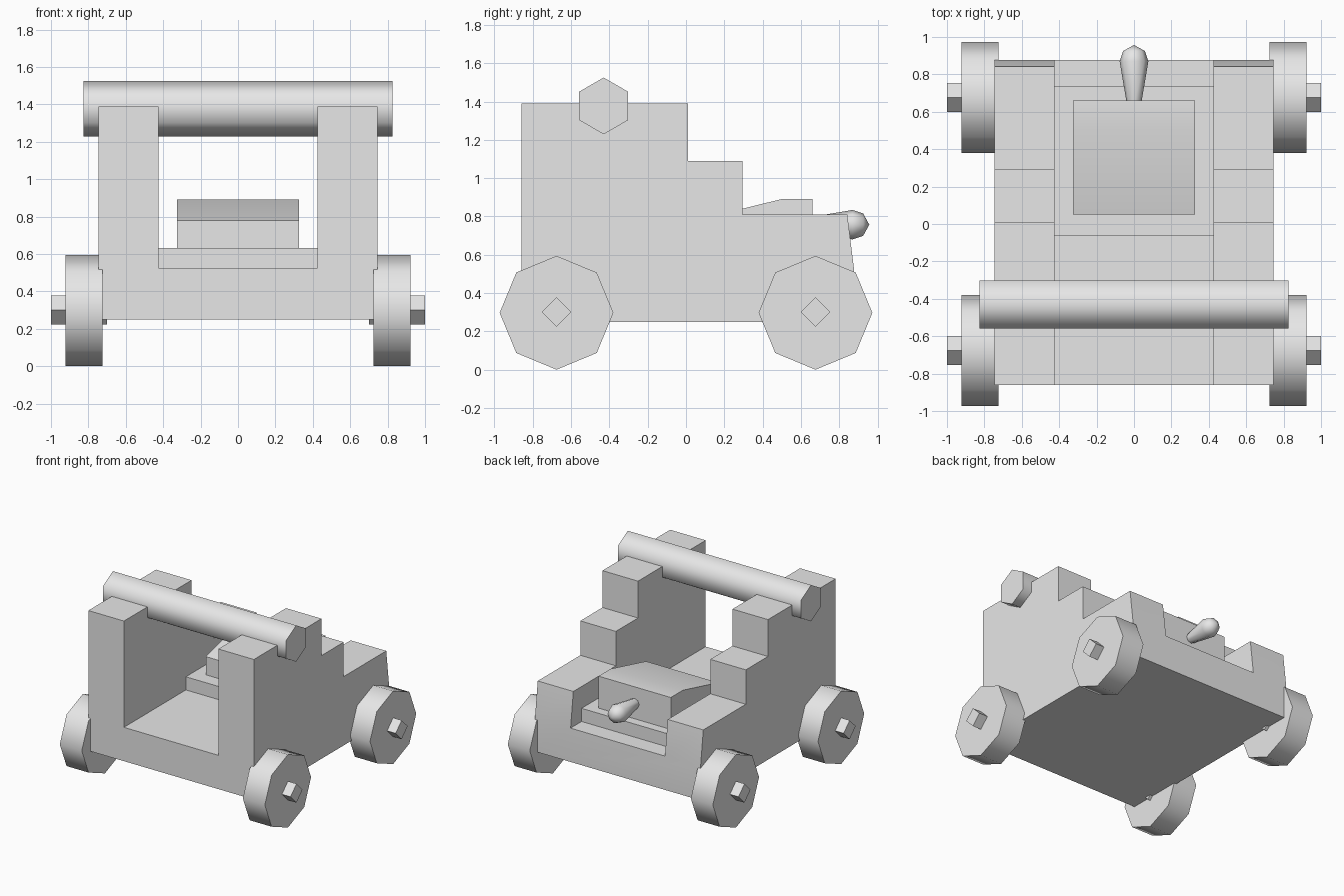
import bpy, bmesh, math
from mathutils import Matrix, Vector

if "Cube" in bpy.data.objects:
    bpy.data.objects.remove(bpy.data.objects["Cube"], do_unlink=True)

GREY = (0.8, 0.8, 0.8, 1.0)
mat = bpy.data.materials.new("plain_grey")
mat.use_nodes = True
mat.diffuse_color = GREY
mat.node_tree.nodes["Principled BSDF"].inputs["Base Color"].default_value = GREY


def finish(name, bm, angle):
    bmesh.ops.recalc_face_normals(bm, faces=bm.faces)
    me = bpy.data.meshes.new(name)
    bm.to_mesh(me)
    bm.free()
    me.materials.append(mat)
    shade(me, angle)
    ob = bpy.data.objects.new(name, me)
    bpy.context.collection.objects.link(ob)
    return ob


def shade(me, angle):
    me.shade_smooth()
    me.set_sharp_from_angle(angle=math.radians(angle))


def slab(name, profile, half_width, angle=30):
    """Side profile (y, z) extruded across x."""
    bm = bmesh.new()
    face = bm.faces.new([bm.verts.new((-half_width, y, z)) for y, z in profile])
    ext = bmesh.ops.extrude_face_region(bm, geom=[face])
    verts = [v for v in ext["geom"] if isinstance(v, bmesh.types.BMVert)]
    bmesh.ops.translate(bm, verts=verts, vec=(2 * half_width, 0, 0))
    return finish(name, bm, angle)


def rod(name, sides, radius, x0, x1, y, z, angle):
    """Prism along x with one corner pointing straight up."""
    bm = bmesh.new()
    bmesh.ops.create_cone(bm, cap_ends=True, segments=sides, radius1=radius,
                          radius2=radius, depth=abs(x1 - x0))
    bm.verts.ensure_lookup_table()
    v = bm.verts[0].co
    bm.transform(Matrix.Rotation(-math.atan2(v.y, v.x), 4, 'Z'))
    bm.transform(Matrix.Rotation(-math.pi / 2, 4, 'Y'))
    bm.transform(Matrix.Translation(((x0 + x1) / 2, y, z)))
    return finish(name, bm, angle)


# Carriage: stepped cheeks with the bed channel cut between them
carriage = slab("carriage", [(-0.86, 0.25), (-0.86, 1.39), (0.01, 1.39), (0.01, 1.09),
                             (0.295, 1.09), (0.295, 0.81), (0.842, 0.81),
                             (0.877, 0.525), (0.877, 0.25)], 0.745)
cutter = slab("channel_cutter", [(-1, 0.525), (-0.063, 0.525), (-0.063, 0.632),
                                 (0.735, 0.632), (0.735, 0.525), (1, 0.525),
                                 (1, 1.7), (-1, 1.7)], 0.425)
cutter.hide_render = True
cut = carriage.modifiers.new("channel", 'BOOLEAN')
cut.operation, cut.solver, cut.object = 'DIFFERENCE', 'EXACT', cutter
deps = bpy.context.evaluated_depsgraph_get()
carved = bpy.data.meshes.new_from_object(carriage.evaluated_get(deps))
carriage.modifiers.clear()
carriage.data = carved
shade(carved, 30)
bpy.data.objects.remove(cutter, do_unlink=True)

# Elevating wedge
slab("wedge", [(0.05, 0.62), (0.05, 0.78), (0.505, 0.892), (0.66, 0.892), (0.66, 0.62)], 0.325)

# Wedge handle, a lathed teardrop pointing backwards
bm = bmesh.new()
rings = [(0.64, 0.038), (0.87, 0.077), (0.925, 0.058)]
path = [bm.verts.new((r, y, 0)) for y, r in rings] + [bm.verts.new((0, 0.957, 0))]
edges = [bm.edges.new(pair) for pair in zip(path, path[1:])]
bmesh.ops.spin(bm, geom=path + edges, cent=Vector(), axis=(0, 1, 0),
               angle=math.tau, steps=8, use_merge=True)
bmesh.ops.remove_doubles(bm, verts=bm.verts, dist=0.001)
bmesh.ops.holes_fill(bm, edges=bm.edges, sides=8)
bm.transform(Matrix.Translation((0, 0, 0.757)))
finish("wedge_handle", bm, 50)

# Cross bar over the cheeks
rod("cross_bar", 6, 0.148, -0.825, 0.825, -0.43, 1.377, 65)

# Wheels and square axle ends
for end, y in (("front", -0.676), ("rear", 0.676)):
    for side, s in (("left", 1), ("right", -1)):
        rod(f"{end}_{side}_wheel", 8, 0.297, s * 0.725, s * 0.923, y, 0.297, 50)
        rod(f"{end}_{side}_axle", 4, 0.077, s * 0.7, s, y, 0.3, 30)
